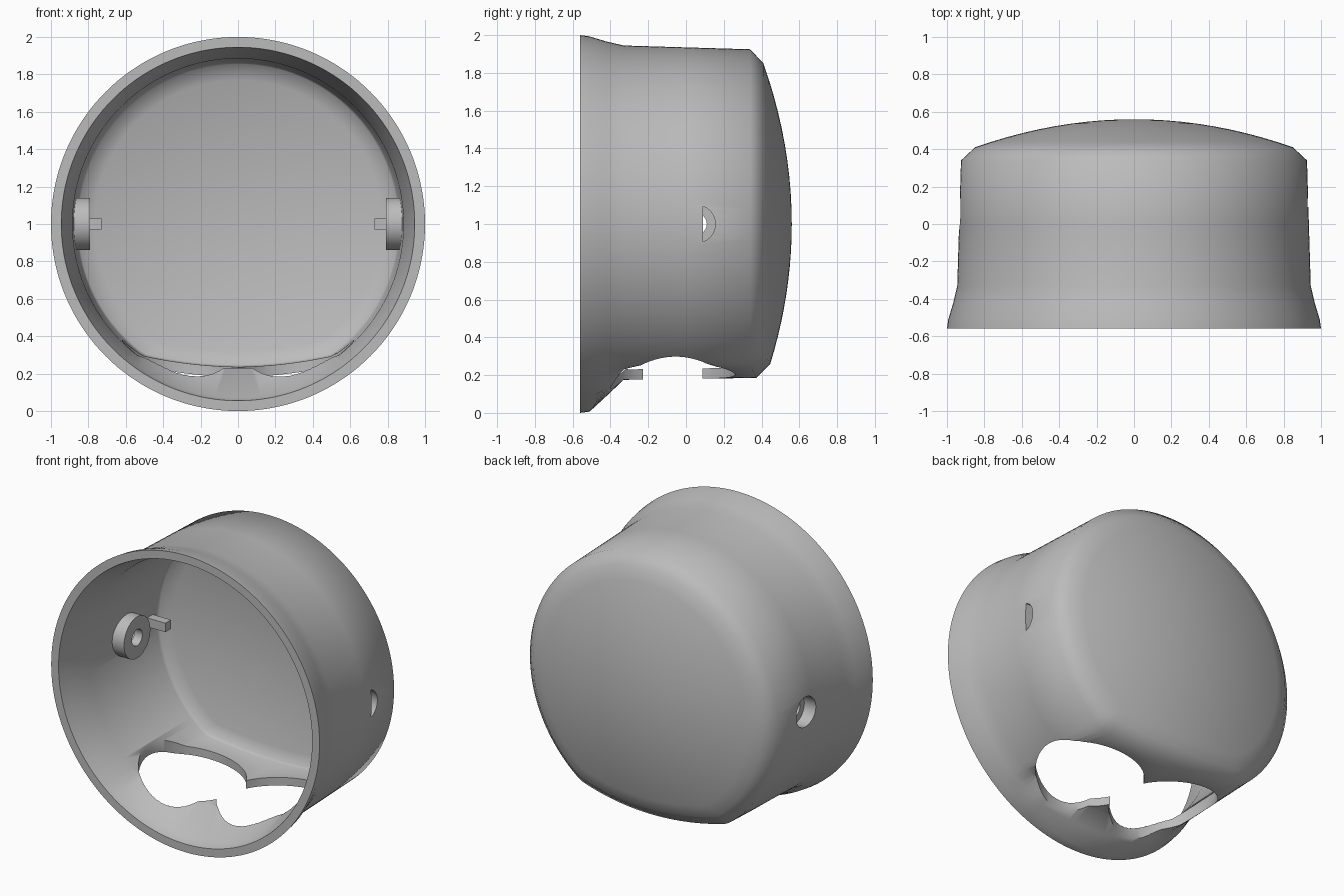
import bpy, bmesh, math
from mathutils import Vector

cube = bpy.data.objects.get("Cube")
if cube:
    bpy.data.objects.remove(cube, do_unlink=True)

grey = bpy.data.materials.new("plain_grey")
grey.use_nodes = True
COLOUR = (0.5, 0.5, 0.5, 1)
grey.diffuse_color = COLOUR
grey.node_tree.nodes["Principled BSDF"].inputs["Base Color"].default_value = COLOUR

SEGMENTS = 144
ARC = 2.25      # radius of the gently curved underside
MID = 1.0       # height of the cup axis


def make_object(name, bm):
    bmesh.ops.recalc_face_normals(bm, faces=bm.faces)
    mesh = bpy.data.meshes.new(name)
    bm.to_mesh(mesh)
    bm.free()
    mesh.materials.append(grey)
    obj = bpy.data.objects.new(name, mesh)
    bpy.context.collection.objects.link(obj)
    return obj


def activate(obj):
    bpy.ops.object.select_all(action='DESELECT')
    obj.select_set(True)
    bpy.context.view_layer.objects.active = obj


def prism(name, outline, direction):
    """Extrude a closed outline along a direction."""
    bm = bmesh.new()
    face = bm.faces.new([bm.verts.new(p) for p in outline])
    new = bmesh.ops.extrude_face_region(bm, geom=[face])["geom"]
    bmesh.ops.translate(bm, vec=direction,
                        verts=[v for v in new if isinstance(v, bmesh.types.BMVert)])
    return make_object(name, bm)


def cut(obj, cutters):
    for cutter in cutters:
        cutter.hide_render = True
        activate(obj)
        mod = obj.modifiers.new("cut", 'BOOLEAN')
        mod.operation = 'DIFFERENCE'
        mod.solver = 'EXACT'
        mod.object = cutter
        bpy.ops.object.modifier_apply(modifier=mod.name)


def smooth(obj):
    activate(obj)
    bpy.ops.object.shade_smooth_by_angle(angle=math.radians(50))


def flattened(radius, drop, angle):
    """Radius of a circle whose underside is trimmed by a wide arc."""
    h = ARC - drop
    arc = h * math.sin(angle) + math.sqrt(ARC ** 2 - (h * math.cos(angle)) ** 2)
    return min(radius, arc)


# Cup shell: rings of (y, side radius, underside drop), outside then inside
outer = [(-0.56, 1.0, 1.0), (-0.51, 0.993, 0.993), (-0.42, 0.966, 0.91),
         (-0.33, 0.945, 0.825), (0.0, 0.935, 0.82), (0.34, 0.925, 0.815)]
inner = [(-0.56, 0.945, 0.945), (-0.5, 0.93, 0.93), (-0.32, 0.885, 0.77),
         (0.37, 0.865, 0.76)]
DOME_STEPS = 10


def build_skin(bm, profile, dome_radius, dome_drop, apex, depth):
    angles = [2 * math.pi * i / SEGMENTS for i in range(SEGMENTS)]
    rings = []

    def add_ring(radius, drop, scale, y_of):
        ring = []
        for a in angles:
            full = flattened(radius, drop, a)
            r = full * scale
            ring.append(bm.verts.new((r * math.cos(a), y_of(radius, full, r),
                                      MID + r * math.sin(a))))
        rings.append(ring)

    for y, radius, drop in profile:
        lean = 0.3 if y > 0.3 else 0
        add_ring(radius, drop, 1, lambda big, full, r: y + lean * (big - full))
    for step in range(DOME_STEPS, 0, -1):
        add_ring(dome_radius, dome_drop, step / DOME_STEPS,
                 lambda big, full, r: apex - depth * (r / dome_radius) ** 2)
    for a, b in zip(rings, rings[1:]):
        for i in range(SEGMENTS):
            j = (i + 1) % SEGMENTS
            bm.faces.new((a[i], a[j], b[j], b[i]))
    tip = bm.verts.new((0, apex, MID))
    for i in range(SEGMENTS):
        bm.faces.new((rings[-1][i], rings[-1][(i + 1) % SEGMENTS], tip))
    return rings[0]


bm = bmesh.new()
rim_out = build_skin(bm, outer, 0.85, 0.74, 0.56, 0.15)
rim_in = build_skin(bm, inner, 0.855, 0.75, 0.505, 0.115)
for i in range(SEGMENTS):
    j = (i + 1) % SEGMENTS
    bm.faces.new((rim_out[i], rim_out[j], rim_in[j], rim_in[i]))
shell = make_object("cup_shell", bm)


# Two overlapping round openings in the underside
def circle_xy(cx, cy, r, z):
    return [Vector((cx + r * math.cos(2 * math.pi * i / 64),
                    cy + r * math.sin(2 * math.pi * i / 64), z)) for i in range(64)]


lobes = [prism("lobe_cutter", circle_xy(side * 0.29, -0.07, 0.33, -0.2), (0, 0, 0.8))
         for side in (-1, 1)]
cut(shell, lobes)
helpers = lobes


# Side pivots: boss, stepped hole and stop peg on each side
PIVOT_Y = 0.055


def circle_yz(x, r, min_y=-9):
    pts = []
    for i in range(96):
        a = 2 * math.pi * (i + 0.5) / 96 - math.pi
        y = PIVOT_Y + r * math.cos(a)
        if y >= min_y:
            pts.append(Vector((x, y, MID + r * math.sin(a))))
    return pts


for side, label in ((1, "left"), (-1, "right")):
    min_y = 0.087 if side > 0 else -9     # one hole is a half moon
    boss = prism(label + "_boss", circle_yz(side * 0.79, 0.14), (side * 0.11, 0, 0))
    recess = prism("recess_cutter", circle_yz(side * 0.85, 0.1, min_y), (side * 0.3, 0, 0))
    bore = prism("bore_cutter", circle_yz(side * 0.7, 0.055, min_y), (side * 0.4, 0, 0))
    cut(shell, [recess])
    cut(boss, [recess, bore])
    smooth(boss)
    helpers += [recess, bore]
    peg = [Vector((side * 0.73, y, z)) for y, z in
           ((0.27, 0.97), (0.33, 0.97), (0.33, 1.03), (0.27, 1.03))]
    prism(label + "_stop_peg", peg, (side * 0.16, 0, 0))

smooth(shell)
for helper in helpers:
    bpy.data.objects.remove(helper, do_unlink=True)
